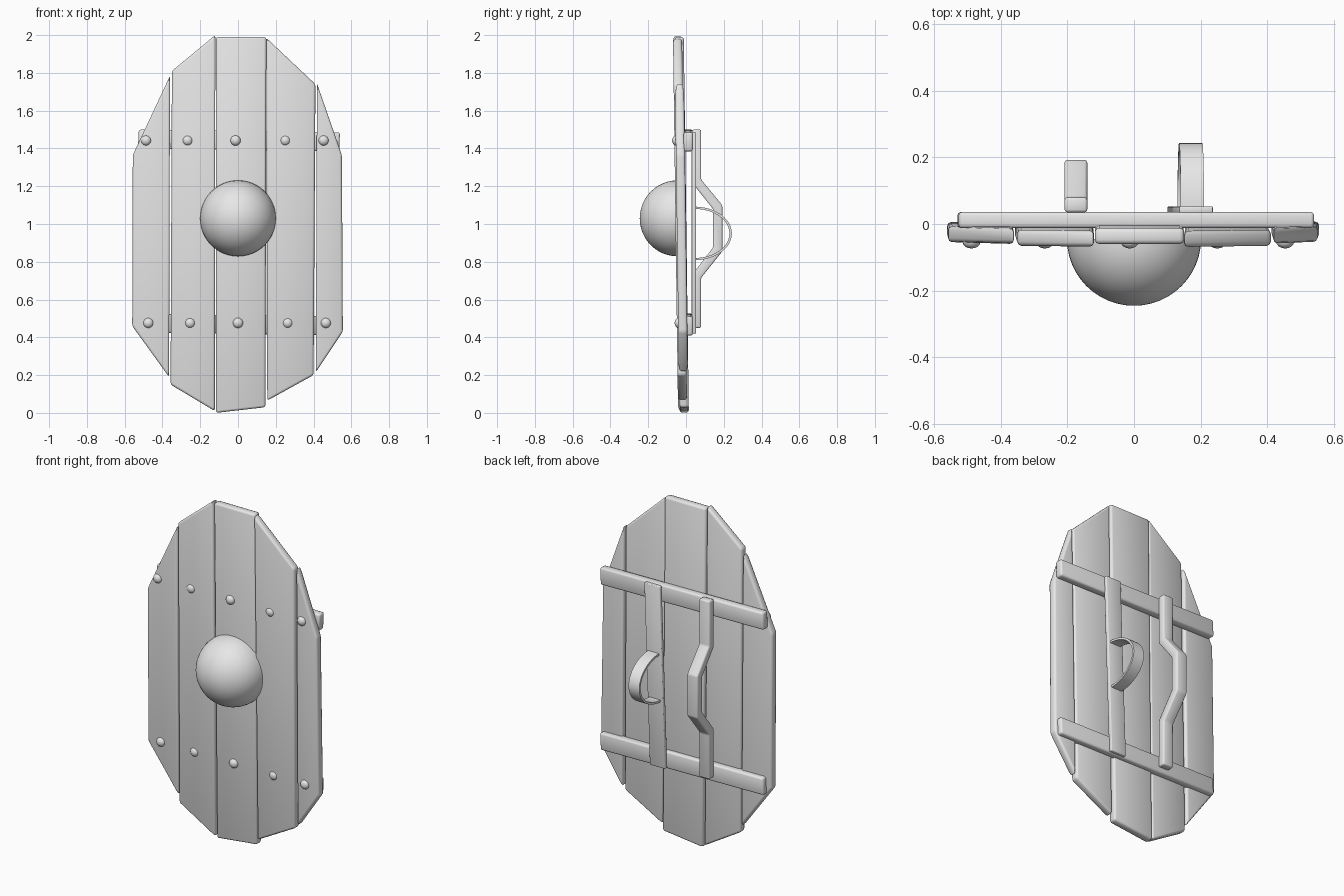
import bpy, bmesh
from math import sin, cos, pi, radians
from mathutils import Matrix, Vector

if "Cube" in bpy.data.objects:
    bpy.data.objects.remove(bpy.data.objects["Cube"], do_unlink=True)

grey = bpy.data.materials.new("plain grey")
grey.use_nodes = True
colour = (0.8, 0.8, 0.8, 1)
grey.diffuse_color = colour
grey.node_tree.nodes["Principled BSDF"].inputs["Base Color"].default_value = colour


def finish(name, bm):
    bmesh.ops.recalc_face_normals(bm, faces=bm.faces)
    mesh = bpy.data.meshes.new(name)
    bm.to_mesh(mesh)
    bm.free()
    obj = bpy.data.objects.new(name, mesh)
    mesh.materials.append(grey)
    bpy.context.collection.objects.link(obj)
    bpy.ops.object.select_all(action='DESELECT')
    obj.select_set(True)
    bpy.context.view_layer.objects.active = obj
    bpy.ops.object.shade_smooth_by_angle(angle=radians(50))
    return obj


def prism(name, outline, place, low, high, bevel=0.0):
    """Extrude a 2D outline from low to high; place maps (u, v, w) to x, y, z."""
    bm = bmesh.new()
    ends = [[bm.verts.new(place(u, v, w)) for u, v in outline] for w in (low, high)]
    for ring in ends:
        bm.faces.new(ring)
    n = len(outline)
    for i in range(n):
        j = (i + 1) % n
        bm.faces.new((ends[0][i], ends[0][j], ends[1][j], ends[1][i]))
    bmesh.ops.recalc_face_normals(bm, faces=bm.faces)
    if bevel:
        bmesh.ops.bevel(bm, geom=bm.edges[:], offset=bevel, segments=2,
                        profile=0.5, affect='EDGES', clamp_overlap=True)
    return finish(name, bm)


def dome(name, x, y, z, radius, depth, segments):
    """Half ball bulging towards the front."""
    bm = bmesh.new()
    bmesh.ops.create_uvsphere(bm, u_segments=segments, v_segments=segments // 2, radius=1)
    bmesh.ops.delete(bm, geom=[v for v in bm.verts if v.co.z < -0.01], context='VERTS')
    bmesh.ops.transform(bm, verts=bm.verts, matrix=Matrix.Translation((x, y, z))
                        @ Matrix.Rotation(pi / 2, 4, 'X')
                        @ Matrix.Diagonal((radius, radius, depth, 1)))
    return finish(name, bm)


def lean(z):
    return -0.015 - 0.0135 * z


# Planks: outline in x, z and a small shift in depth
planks = {
    "outer_right_plank": ([(-.56, .46), (-.365, .19), (-.36, 1.785), (-.557, 1.365)], .003),
    "inner_right_plank": ([(-.357, .15), (-.123, .01), (-.12, 2.0), (-.35, 1.81)], -.002),
    "centre_plank": ([(-.117, 0), (.145, .03), (.15, 1.99), (-.117, 1.99)], .006),
    "inner_left_plank": ([(.155, .065), (.4, .2), (.41, 1.74), (.15, 1.985)], -.003),
    "outer_left_plank": ([(.412, .215), (.555, .43), (.55, 1.365), (.418, 1.745)], .004),
}
for name, (outline, shift) in planks.items():
    prism(name, outline, lambda u, v, w: (u, lean(v) + shift + w, v), -.024, .024, .012)

# Two cross battens on the back
for name, left, right in (("upper_batten", 1.45, 1.435), ("lower_batten", .475, .46)):
    prism(name, [(-.53, left - .05), (.535, right - .05), (.54, right + .05), (-.525, left + .05)],
          lambda u, v, w: (u, w, v), -.012, .036, .01)

# Arm board and its strap share a slight slant
def slanted(u, v, w):
    return (.168 + .034 * (v - .95) + w, u, v)

prism("arm_board", [(.03, .42), (.053, .42), (.053, 1.485), (.03, 1.485)],
      slanted, -.05, .05, .004)
steps = [pi * i / 24 for i in range(25)]
strap = [(.045 + .198 * sin(t), .95 + .142 * cos(t)) for t in steps]
strap += [(.045 + .185 * sin(t), .95 + .13 * cos(t)) for t in reversed(steps)]
prism("arm_strap", strap, slanted, -.033, .037)

# Bent hand grip
outer = [(.08, 1.5), (.08, 1.235), (.192, 1.1), (.192, .855), (.08, .715), (.08, .45)]
inner = [(.035, .45), (.035, .735), (.143, .875), (.143, 1.08), (.035, 1.215), (.035, 1.5)]
prism("hand_grip", outer + inner, lambda u, v, w: (w, u, v), -.208, -.14, .008)

# Central boss and rivets
dome("boss", 0, -.045, 1.03, .201, .2, 48)
rows = {
    "upper": (1.442, (-.487, -.267, -.013, .25, .453)),
    "lower": (.476, (-.475, -.254, 0, .263, .465)),
}
for row, (z, xs) in rows.items():
    for i, x in enumerate(xs):
        dome(f"{row}_rivet_{i + 1}", x, lean(z) - .018, z, .027, .021, 16)
